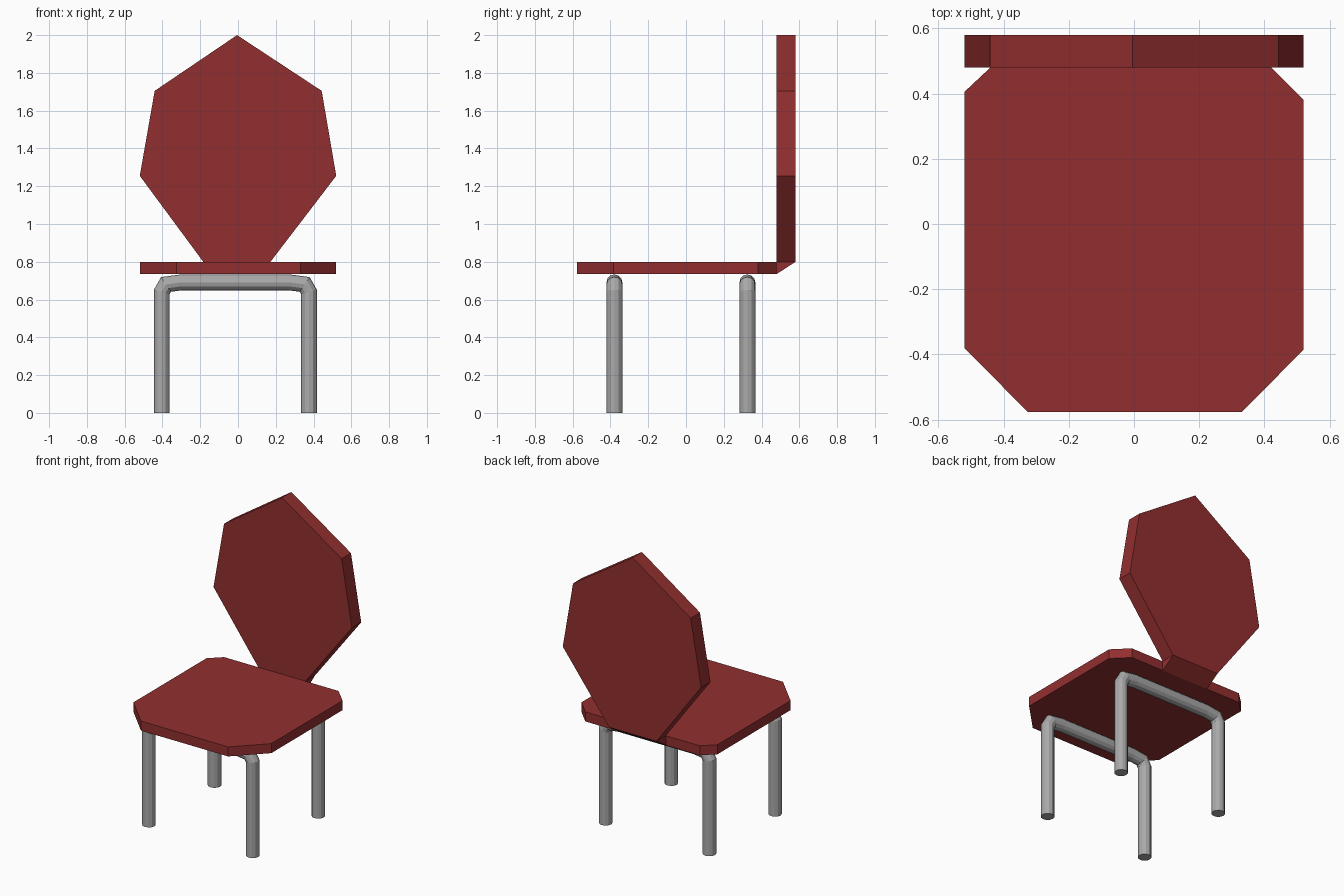
import bpy, bmesh, math
from mathutils import Vector

if "Cube" in bpy.data.objects:
    bpy.data.objects.remove(bpy.data.objects["Cube"])


def material(name, rgb):
    m = bpy.data.materials.new(name)
    m.diffuse_color = (*rgb, 1)
    m.use_nodes = True
    m.node_tree.nodes["Principled BSDF"].inputs["Base Color"].default_value = m.diffuse_color
    return m


red = material("dark red", (0.29, 0.028, 0.029))
grey = material("metal grey", (0.40, 0.40, 0.40))


def finish(name, bm, mat):
    bmesh.ops.recalc_face_normals(bm, faces=bm.faces)
    me = bpy.data.meshes.new(name)
    bm.to_mesh(me)
    bm.free()
    me.materials.append(mat)
    ob = bpy.data.objects.new(name, me)
    bpy.context.collection.objects.link(ob)
    return ob


def prism(name, outline, offset, mat):
    """Extrude a flat outline along an offset."""
    bm = bmesh.new()
    face = bm.faces.new([bm.verts.new(p) for p in outline])
    ext = bmesh.ops.extrude_face_region(bm, geom=[face], use_keep_orig=True)
    verts = [g for g in ext["geom"] if isinstance(g, bmesh.types.BMVert)]
    bmesh.ops.translate(bm, verts=verts, vec=offset)
    return finish(name, bm, mat)


def tube(name, path, y, radius, sides, mat):
    """Sweep a round section along an x-z path with mitred bends."""
    bm = bmesh.new()
    pts = [Vector((x, 0, z)) for x, z in path]
    rings = []
    for i, p in enumerate(pts):
        a = (p - pts[i - 1]).normalized() if i else None
        b = (pts[i + 1] - p).normalized() if i < len(pts) - 1 else None
        a, b = a or b, b or a
        t = (a + b).normalized()
        side = Vector((-t.z, 0, t.x)) * (radius / t.dot(a))
        ring = []
        for k in range(sides):
            ang = 2 * math.pi * k / sides
            ring.append(bm.verts.new(p + side * math.cos(ang)
                                     + Vector((0, y + radius * math.sin(ang), 0))))
        rings.append(ring)
    for r, s in zip(rings, rings[1:]):
        for k in range(sides):
            n = (k + 1) % sides
            bm.faces.new((r[k], r[n], s[n], s[k]))
    bm.faces.new(rings[0])
    bm.faces.new(rings[-1])
    return finish(name, bm, mat)


# Seat: slab with clipped corners
seat = [(-0.325, -0.577), (0.33, -0.577), (0.52, -0.385), (0.52, 0.38),
        (0.42, 0.48), (-0.44, 0.48), (-0.52, 0.405), (-0.52, -0.38)]
prism("seat", [(x, y, 0.735) for x, y in seat], (0, 0, 0.065), red)

# Backrest: seven-sided panel
back = [(-0.005, 2.0), (0.443, 1.705), (0.52, 1.255), (0.172, 0.8),
        (-0.184, 0.8), (-0.52, 1.255), (-0.441, 1.705)]
prism("backrest", [(x, 0.48, z) for x, z in back], (0, 0.1, 0), red)

# Wedge joining the backrest to the seat
prism("backrest_bracket",
      [(-0.184, 0.48, 0.735), (-0.184, 0.58, 0.8), (-0.184, 0.48, 0.8)],
      (0.356, 0, 0), red)

# Bent tube legs, front and back
path = [(-0.404, 0), (-0.404, 0.64), (-0.381, 0.68), (-0.30, 0.691),
        (0.272, 0.691), (0.353, 0.68), (0.376, 0.64), (0.376, 0)]
for name, y in (("front_legs", -0.379), ("back_legs", 0.325)):
    tube(name, path, y, 0.042, 12, grey)
